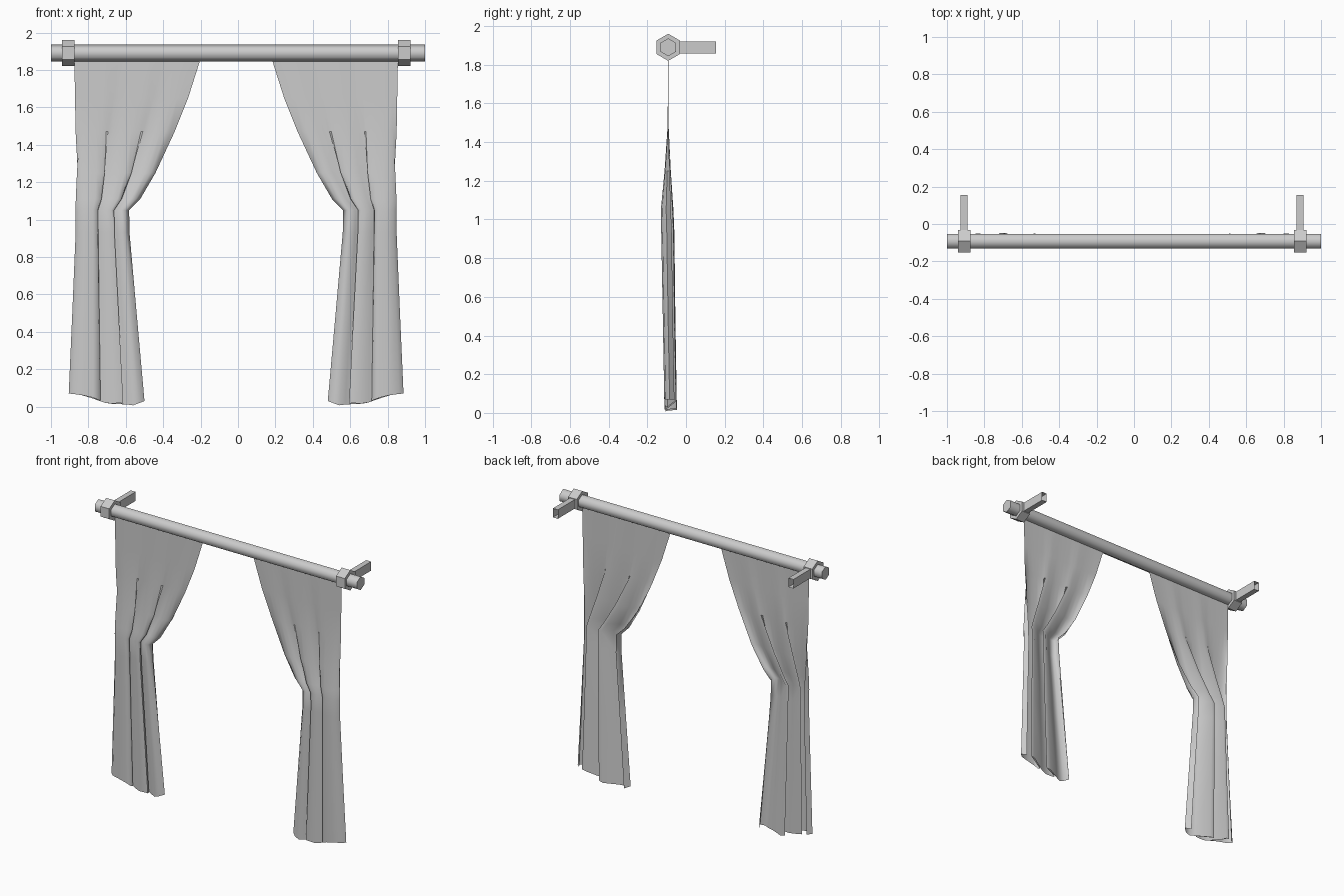
import bpy, bmesh
from math import sin, cos, pi, radians
from mathutils import Vector

cube = bpy.data.objects.get("Cube")
if cube:
    bpy.data.objects.remove(cube)

grey = bpy.data.materials.new("light_grey")
grey.use_nodes = True
grey.diffuse_color = (0.6, 0.6, 0.6, 1)
grey.node_tree.nodes["Principled BSDF"].inputs["Base Color"].default_value = (0.6, 0.6, 0.6, 1)

ROD_Y, ROD_Z, MID_X = -0.092, 1.89, -0.01


def add_object(name, bm, smooth_angle=None):
    mesh = bpy.data.meshes.new(name)
    bmesh.ops.recalc_face_normals(bm, faces=bm.faces)
    bm.to_mesh(mesh)
    bm.free()
    mesh.materials.append(grey)
    obj = bpy.data.objects.new(name, mesh)
    bpy.context.scene.collection.objects.link(obj)
    if smooth_angle:
        bpy.ops.object.select_all(action="DESELECT")
        obj.select_set(True)
        bpy.context.view_layer.objects.active = obj
        bpy.ops.object.shade_smooth_by_angle(angle=radians(smooth_angle))
    return obj


def hex_bar(name, x0, x1, radius, smooth_angle=None):
    """Six-sided bar along x with a corner pointing up."""
    bm = bmesh.new()
    ends = [[bm.verts.new((x, ROD_Y + radius * sin(i * pi / 3), ROD_Z + radius * cos(i * pi / 3)))
             for i in range(6)] for x in (x0, x1)]
    for i in range(6):
        j = (i + 1) % 6
        bm.faces.new((ends[0][i], ends[0][j], ends[1][j], ends[1][i]))
    for end in ends:
        bm.faces.new(end)
    add_object(name, bm, smooth_angle)


def wall_arm(name, x):
    """Square tube, open at the wall end."""
    bm = bmesh.new()
    bmesh.ops.create_cube(bm, size=1)
    bmesh.ops.scale(bm, vec=(0.038, 0.19, 0.062), verts=bm.verts)
    bmesh.ops.translate(bm, vec=(x, 0.06, ROD_Z), verts=bm.verts)
    back = max(bm.faces, key=lambda f: f.calc_center_median().y)
    bmesh.ops.delete(bm, geom=[back], context="FACES_ONLY")
    add_object(name, bm)


def interp(points, t):
    for (a, va), (b, vb) in zip(points, points[1:]):
        if t <= b:
            return va + (vb - va) * (t - a) / (b - a)
    return points[-1][1]


# Gathered cross-section: across from outer to inner edge, depth front to back
PLEATS = [(.07, .8), (0, .42), (.06, .1), (.2, 0), (.32, 0), (.41, .06), (.42, .25),
          (.14, .93), (.2, .95), (.46, .25), (.56, .06), (.66, .02), (.72, .08), (.72, .28),
          (.46, .97), (.54, 1), (.77, .28), (.85, .08), (.93, .1), (1, .45), (.93, .95)]

# Height, outer x, inner x, amount gathered, front y, back y
ROWS = [(1.86, .865, .19, 0, -.13, -.06), (1.65, .863, .255, .04, -.13, -.06),
        (1.47, .862, .325, .1, -.13, -.065), (1.25, .862, .42, .5, -.13, -.065),
        (1.11, .86, .51, .85, -.13, -.065), (1.05, .858, .572, 1, -.13, -.065),
        (.93, .858, .57, 1, -.128, -.06), (.5, .876, .532, 1, -.12, -.055),
        (0, .895, .49, 1, -.112, -.047)]

HEM = [(0, .07), (.15, .065), (.35, .045), (.5, .015), (.7, .02), (.83, .004), (1, .03)]


def curtain(name, side):
    bm = bmesh.new()
    last = len(PLEATS) - 1
    grid = []
    for z, outer, inner, k, front, back in ROWS:
        row = []
        for i, (across, depth) in enumerate(PLEATS):
            u = i / last * (1 - k) + across * k
            y = ROD_Y * (1 - k) + (front + (back - front) * depth) * k
            height = z if z else interp(HEM, across)
            row.append(bm.verts.new((MID_X + side * (outer + (inner - outer) * u), y, height)))
        grid.append(row)
    for upper, lower in zip(grid, grid[1:]):
        for i in range(last):
            bm.faces.new((upper[i], upper[i + 1], lower[i + 1], lower[i]))
    add_object(name, bm, 75)


# Rod
hex_bar("curtain_rod", -1, 1, 0.046, 65)

# Brackets and curtains on both sides
for label, side in (("left", 1), ("right", -1)):
    x = MID_X + side * 0.898
    hex_bar(label + "_bracket_ring", x - 0.033, x + 0.033, 0.07)
    wall_arm(label + "_wall_arm", x)
    curtain(label + "_curtain", side)
